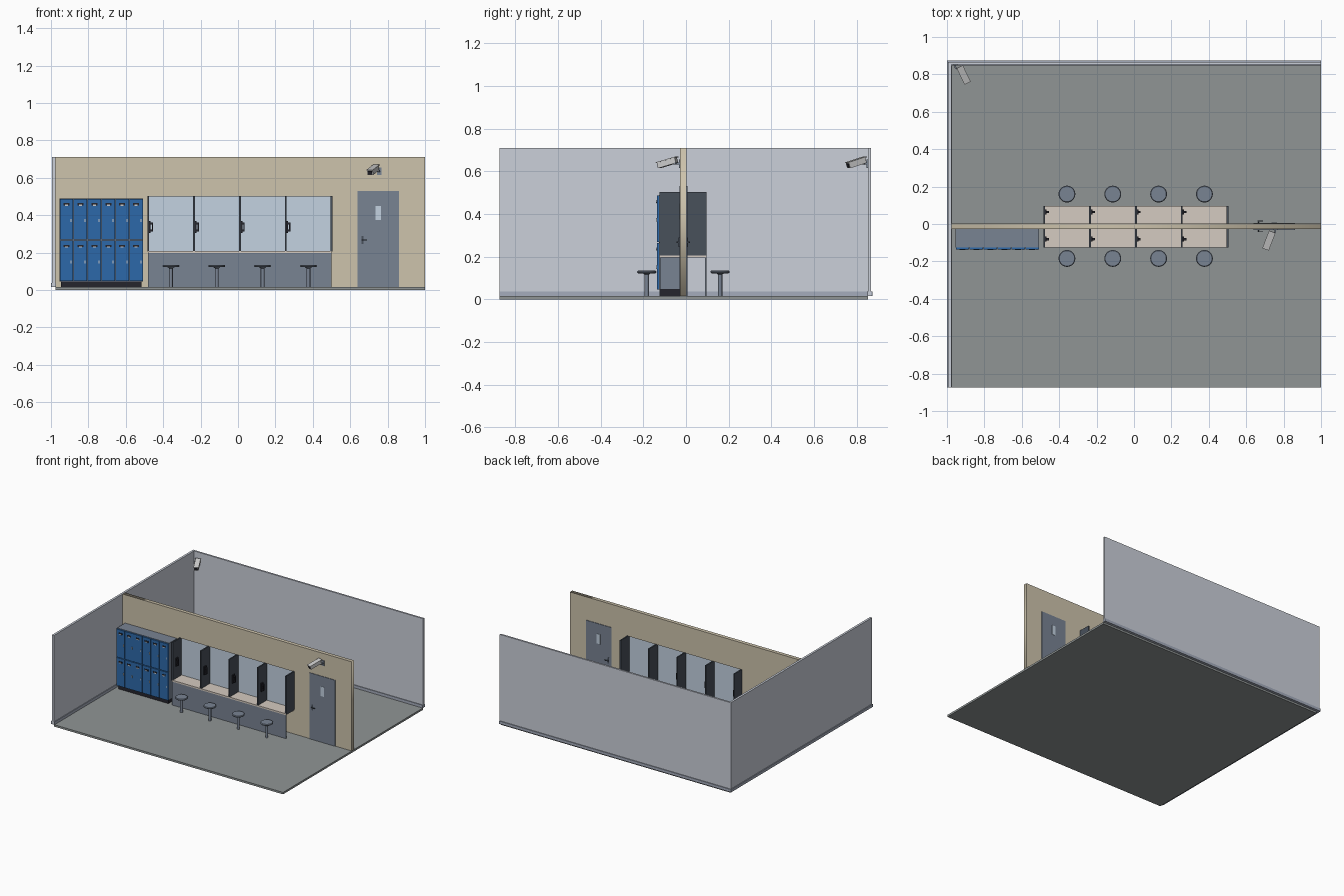
import bpy, bmesh, math
from mathutils import Vector

cube = bpy.data.objects.get("Cube")
if cube:
    bpy.data.objects.remove(cube, do_unlink=True)


def material(name, r, g, b):
    m = bpy.data.materials.new(name)
    m.use_nodes = True
    col = [c ** 2.2 for c in (r, g, b)] + [1]
    m.diffuse_color = col
    m.node_tree.nodes["Principled BSDF"].inputs["Base Color"].default_value = col
    return m


TAN = material("tan_paint", .80, .76, .67)
PALE = material("pale_paint", .79, .81, .85)
SKIRT = material("skirting_grey", .64, .67, .73)
FLOOR = material("floor_grey", .56, .58, .58)
BLUE = material("locker_blue", .19, .41, .66)
STEEL = material("steel_grey", .47, .51, .57)
DARK = material("divider_grey", .29, .32, .36)
BLACK = material("black", .16, .16, .19)
GLASS = material("glass_blue", .76, .82, .88)
CREAM = material("counter_cream", .83, .79, .75)
WHITE = material("white", .85, .86, .86)


def finish(bm, name, mat):
    me = bpy.data.meshes.new(name)
    bm.to_mesh(me)
    bm.free()
    me.materials.append(mat)
    ob = bpy.data.objects.new(name, me)
    bpy.context.collection.objects.link(ob)
    return ob


def box(name, x, y, z, mat):
    """Box from (low, high) pairs along each axis."""
    bm = bmesh.new()
    bmesh.ops.create_cube(bm, size=1)
    for v in bm.verts:
        v.co = [(a + b) / 2 + c * (b - a) for c, (a, b) in zip(v.co, (x, y, z))]
    return finish(bm, name, mat)


def beam(name, start, end, width, height, mat):
    """Rectangular bar between two points."""
    a, b = Vector(start), Vector(end)
    h = width / 2
    ob = box(name, (-h, h), (-height / 2, height / 2), (0, (b - a).length), mat)
    ob.location = a
    ob.rotation_euler = (b - a).to_track_quat('Z', 'Y').to_euler()
    return ob


def lathe(name, profile, centre, mat, steps=32):
    """Turned solid from (radius, height) points."""
    bm = bmesh.new()
    vs = [bm.verts.new((r, 0, z)) for r, z in profile]
    edges = [bm.edges.new(p) for p in zip(vs, vs[1:])]
    bmesh.ops.spin(bm, geom=vs + edges, cent=(0, 0, 0), axis=(0, 0, 1),
                   angle=math.tau, steps=steps)
    bmesh.ops.remove_doubles(bm, verts=bm.verts, dist=1e-5)
    bmesh.ops.recalc_face_normals(bm, faces=bm.faces)
    ob = finish(bm, name, mat)
    ob.location = centre
    bpy.context.view_layer.objects.active = ob
    bpy.ops.object.select_all(action='DESELECT')
    ob.select_set(True)
    bpy.ops.object.shade_smooth_by_angle()
    return ob


FZ, TOP = .015, .71            # floor surface, wall top
WALL_F, WALL_B = -.027, .002   # partition faces
BAY_F, BAY_B = -.125, .096     # counter edges
X0, X1 = -.48, .5              # counter ends

# Floor, outer walls and skirting
box("floor", (-.977, 1), (-.873, .853), (0, FZ), FLOOR)
box("left_wall", (-.994, -.977), (-.873, .867), (FZ, TOP), PALE)
box("back_wall", (-.977, 1), (.853, .867), (FZ, TOP), PALE)
box("left_skirting", (-1, -.972), (-.873, .873), (FZ, .037), SKIRT)
box("back_skirting", (-.972, 1), (.848, .873), (FZ, .037), SKIRT)

# Partition wall with door notch and window opening
curve = bpy.data.curves.new("partition_outline", 'CURVE')
curve.dimensions = '2D'
curve.fill_mode = 'BOTH'
curve.extrude = (WALL_B - WALL_F) / 2
outline = [(-.977, FZ), (.64, FZ), (.64, .53), (.86, .53), (.86, FZ), (1, FZ),
           (1, TOP), (-.977, TOP)]
opening = [(X0, .2), (X1, .2), (X1, .5), (X0, .5)]
for pts in (outline, opening):
    sp = curve.splines.new('POLY')
    sp.points.add(len(pts) - 1)
    for p, (x, z) in zip(sp.points, pts):
        p.co = (x, z, 0, 1)
    sp.use_cyclic_u = True
temp = bpy.data.objects.new("partition_outline", curve)
bpy.context.collection.objects.link(temp)
bpy.context.view_layer.update()
mesh = bpy.data.meshes.new_from_object(
    temp.evaluated_get(bpy.context.evaluated_depsgraph_get()))
bpy.data.objects.remove(temp, do_unlink=True)
wall = bpy.data.objects.new("partition_wall", mesh)
mesh.materials.clear()
mesh.materials.append(TAN)
wall.rotation_euler.x = math.pi / 2
wall.location.y = (WALL_F + WALL_B) / 2
bpy.context.collection.objects.link(wall)

# Door, its window and handles
box("door", (.64, .86), (WALL_F - .004, WALL_B + .004), (FZ, .53), STEEL)
box("door_window", (.735, .765), (WALL_F - .006, WALL_B + .006), (.375, .45), GLASS)
for side, y, s in (("front", WALL_F - .004, -1), ("back", WALL_B + .004, 1)):
    box(f"{side}_door_plate", (.66, .67), sorted((y, y + s * .003)), (.245, .29), DARK)
    box(f"{side}_door_handle", (.66, .69), sorted((y + s * .008, y + s * .013)),
        (.265, .271), DARK)
    box(f"{side}_handle_stem", (.662, .668), sorted((y, y + s * .01)), (.265, .271), DARK)

# Visiting bays: counter, panels, glass and dividers
box("counter", (X0, X1), (BAY_F, BAY_B), (.197, .209), CREAM)
box("front_panel", (X0, X1), (BAY_F, BAY_F + .006), (FZ, .197), STEEL)
box("back_panel", (X0, X1), (BAY_B - .006, BAY_B), (FZ, .197), STEEL)
box("window_glass", (X0, X1), (-.016, -.009), (.2, .5), GLASS)
PITCH = (X1 - X0) / 4
for i in range(5):
    x = X0 + i * PITCH
    box(f"divider_{i}", (x - .005, x + .005), (BAY_F, BAY_B), (.205, .503), DARK)

# Telephones and stools on both sides of each bay
SEAT = [(0, .122), (.04, .122), (.045, .126), (.045, .131), (.041, .135), (0, .135)]
POST = [(0, FZ), (.01, FZ), (.01, .116), (.02, .123), (0, .123)]
for side, phone_y, stool_y in (("front", -.081), -.184, 0), (("back", .064), .16, 0):
    label, py = side
    sy = phone_y
    for i in range(4):
        x = X0 + i * PITCH + .005
        box(f"{label}_phone_base_{i}", (x, x + .008), (py - .013, py + .013),
            (.305, .37), BLACK)
        box(f"{label}_handset_{i}", (x + .014, x + .021), (py - .005, py + .005),
            (.312, .36), BLACK)
        for z in (.312, .35):
            box(f"{label}_handset_end_{i}", (x + .006, x + .02), (py - .006, py + .006),
                (z, z + .011), BLACK)
        sx = X0 + (i + .5) * PITCH - .001
        lathe(f"{label}_stool_seat_{i}", SEAT, (sx, sy, 0), STEEL)
        lathe(f"{label}_stool_post_{i}", POST, (sx, sy, 0), STEEL, 16)

# Locker bank with two rows of doors
L0, L1 = -.955, -.507
box("locker_body", (L0, L1), (-.126, WALL_F), (.045, .49), STEEL)
box("locker_plinth", (L0 + .008, L1 - .008), (-.122, WALL_F), (FZ, .045), BLACK)
W = (L1 - L0) / 6
for col in range(6):
    for row in range(2):
        x, z = L0 + col * W, .045 + row * .2225
        tag = f"{row}_{col}"
        box(f"locker_door_{tag}", (x + .002, x + W - .002), (-.137, -.126),
            (z + .002, z + .219), BLUE)
        mid = x + W / 2
        box(f"locker_vent_{tag}", (mid - .016, mid + .016), (-.139, -.137),
            (z + .185, z + .197), BLACK)
        box(f"locker_label_{tag}", (mid - .008, mid + .008), (-.14, -.138),
            (z + .182, z + .189), WHITE)
        box(f"locker_latch_{tag}", (x + W - .014, x + W - .009), (-.14, -.137),
            (z + .097, z + .113), WHITE)


# Security cameras
def security_camera(name, rear, front, mount, wall_dir):
    a, b, m = Vector(rear), Vector(front), Vector(mount)
    d = (b - a).normalized()
    up = Vector((0, 0, 1))
    beam(f"{name}_body", a, b, .032, .026, WHITE)
    beam(f"{name}_hood", a + up * .015 - d * .004, b + up * .015 + d * .008,
         .037, .004, WHITE)
    beam(f"{name}_lens", b, b + d * .003, .022, .018, BLACK)
    elbow = m - Vector(wall_dir) * .018
    beam(f"{name}_arm", m, elbow, .009, .009, STEEL)
    beam(f"{name}_bracket", elbow, a.lerp(b, .25) - up * .01, .009, .009, STEEL)
    beam(f"{name}_plate", m - Vector(wall_dir) * .006, m, .022, .04, STEEL)


security_camera("front_camera", (.738, -.045, .652), (.706, -.128, .627),
                (.755, WALL_F, .636), (0, 1, 0))
security_camera("corner_camera", (-.93, .837, .652), (-.893, .76, .627),
                (-.955, .853, .636), (0, 1, 0))
